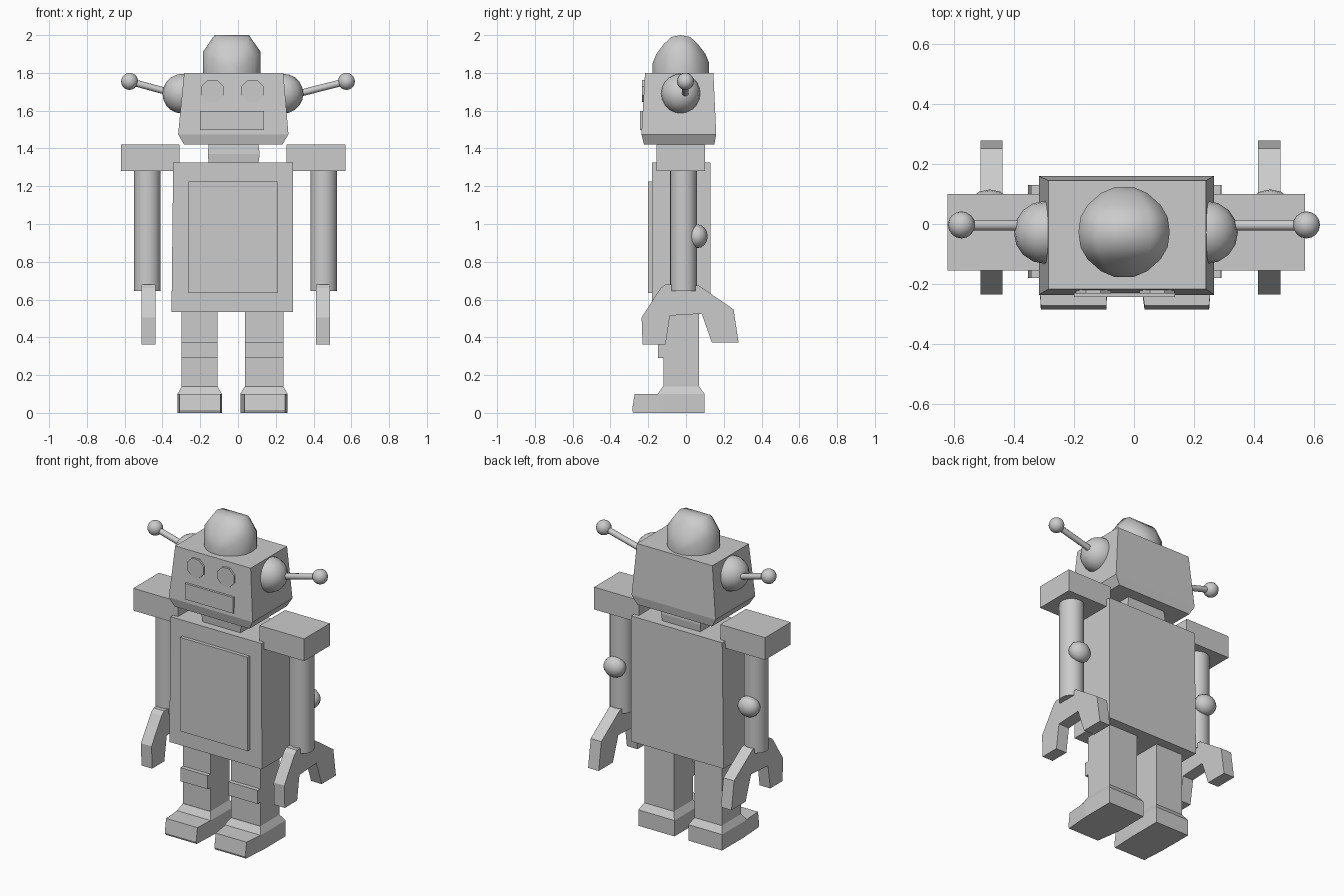
import bpy, bmesh, math
from mathutils import Vector

if "Cube" in bpy.data.objects:
    bpy.data.objects.remove(bpy.data.objects["Cube"])


def finish(name, bm, smooth=None):
    bmesh.ops.recalc_face_normals(bm, faces=bm.faces[:])
    me = bpy.data.meshes.new(name)
    bm.to_mesh(me)
    bm.free()
    ob = bpy.data.objects.new(name, me)
    bpy.context.collection.objects.link(ob)
    if smooth:
        bpy.ops.object.select_all(action='DESELECT')
        ob.select_set(True)
        bpy.context.view_layer.objects.active = ob
        bpy.ops.object.shade_smooth_by_angle(angle=math.radians(smooth))
    return ob


def loft(name, rings, smooth=None):
    """Closed solid through rings of equal point count."""
    bm = bmesh.new()
    vs = [[bm.verts.new(p) for p in r] for r in rings]
    n = len(vs[0])
    for a, b in zip(vs, vs[1:]):
        for i in range(n):
            j = (i + 1) % n
            bm.faces.new((a[i], a[j], b[j], b[i]))
    bm.faces.new(vs[0])
    bm.faces.new(vs[-1])
    return finish(name, bm, smooth)


def rect(z, x0, x1, y0, y1):
    return [(x0, y0, z), (x1, y0, z), (x1, y1, z), (x0, y1, z)]


def box(name, x0, x1, y0, y1, z0, z1):
    return loft(name, [rect(z0, x0, x1, y0, y1), rect(z1, x0, x1, y0, y1)])


def ball(name, loc, scale, seg=16, rings=10):
    bm = bmesh.new()
    bmesh.ops.create_uvsphere(bm, u_segments=seg, v_segments=rings, radius=1)
    for v in bm.verts:
        v.co = Vector(c * s for c, s in zip(v.co, scale)) + Vector(loc)
    return finish(name, bm, 60)


def rod(name, a, b, r, n, phase=0.0):
    a, b = Vector(a), Vector(b)
    q = (b - a).to_track_quat('Z', 'Y')
    ring = [q @ Vector((r * math.cos(t), r * math.sin(t), 0))
            for t in (2 * math.pi * (i + phase) / n for i in range(n))]
    return loft(name, [[p + a for p in ring], [p + b for p in ring]], 40)


# Head, with a small chamfer under the jaw
loft("head", [rect(1.42, -.285, .235, -.222, .15),
              rect(1.475, -.317, .267, -.236, .16),
              rect(1.80, -.285, .24, -.217, .145)])

# Faceted dome on the head
bm = bmesh.new()
for t, w, h in ((0, .152, .2), (.05, .145, .19), (.09, .122, .153), (.13, .077, .10), (.15, .03, .05)):
    for s in ((1, -1) if t else (1,)):
        for k in (1, -1):
            for fx, fz in ((1, -.05), (1, .56), (.6, 1)):
                bm.verts.new((-.033 + k * w * fx, -.027 + s * t, 1.80 + h * fz))
bmesh.ops.convex_hull(bm, input=bm.verts[:])
finish("dome", bm, 60)

# Face
for x in (-.135, .077):
    rod("eye", (x, -.18, 1.705), (x, -.232, 1.705), .063, 8, .5)
box("mouth", -.20, .137, -.243, -.18, 1.497, 1.597)

# Ears and antennas
for s in (-1, 1):
    ball("ear", (-.027 + s * .268, -.028, 1.69), (.105, .105, .105))
    rod("antenna_rod", (s * .29 - .01, -.004, 1.68), (s * .575, -.004, 1.755), .018, 12)
    ball("antenna_ball", (s * .574, -.003, 1.755), (.045, .045, .045))

# Neck, torso and chest panel
loft("neck", [rect(1.32, -.155, .108, -.13, .08),
              rect(1.37, -.16, .115, -.135, .085),
              rect(1.425, -.155, .108, -.13, .08)])
loft("torso", [rect(.535, -.352, .292, -.18, .13), rect(1.325, -.343, .29, -.18, .13)])
box("chest_panel", -.262, .208, -.202, -.15, .635, 1.225)

# Claw outline in the side plane
claw = [(-.135, .66), (-.235, .505), (-.23, .363), (-.108, .363), (-.085, .515),
        (.083, .525), (.137, .373), (.278, .373), (.252, .548), (.067, .675), (-.11, .68)]

# Arms
for s in (-1, 1):
    cx = -.0255 + s * .439
    box("shoulder", cx - .156, cx + .156, -.155, .10, 1.28, 1.42)
    ax = -.013 + s * .467
    rod("arm", (ax, -.013, .645), (ax, -.013, 1.30), .071, 24)
    ball("elbow", (ax, .06, .935), (.07, .055, .063), 12, 8)
    hx = -.012 + s * .462
    loft("claw", [[(hx + d, y, z) for y, z in claw] for d in (-.037, .037)])

# Legs, knee plates and feet
for x0, x1, f0, f1, t0, t1 in ((-.298, -.108, -.32, -.085, -.31, -.092),
                               (.036, .24, .012, .263, .035, .25)):
    box("leg", x0, x1, -.12, .07, .12, .56)
    box("knee_plate", x0, x1, -.147, -.10, .29, .375)
    loft("ankle", [rect(.10, f0, f1, -.15, .098), rect(.14, x0, x1, -.122, .07)])
    plan = [(t0, 1), (t1, 1), (f1, 0), (f1, 2), (f0, 2), (f0, 0)]
    loft("foot", [[(x, (-.12, front, .098)[k], z) for x, k in plan]
                  for z, front in ((0.0, -.278), (.015, -.285), (.10, -.272))])
